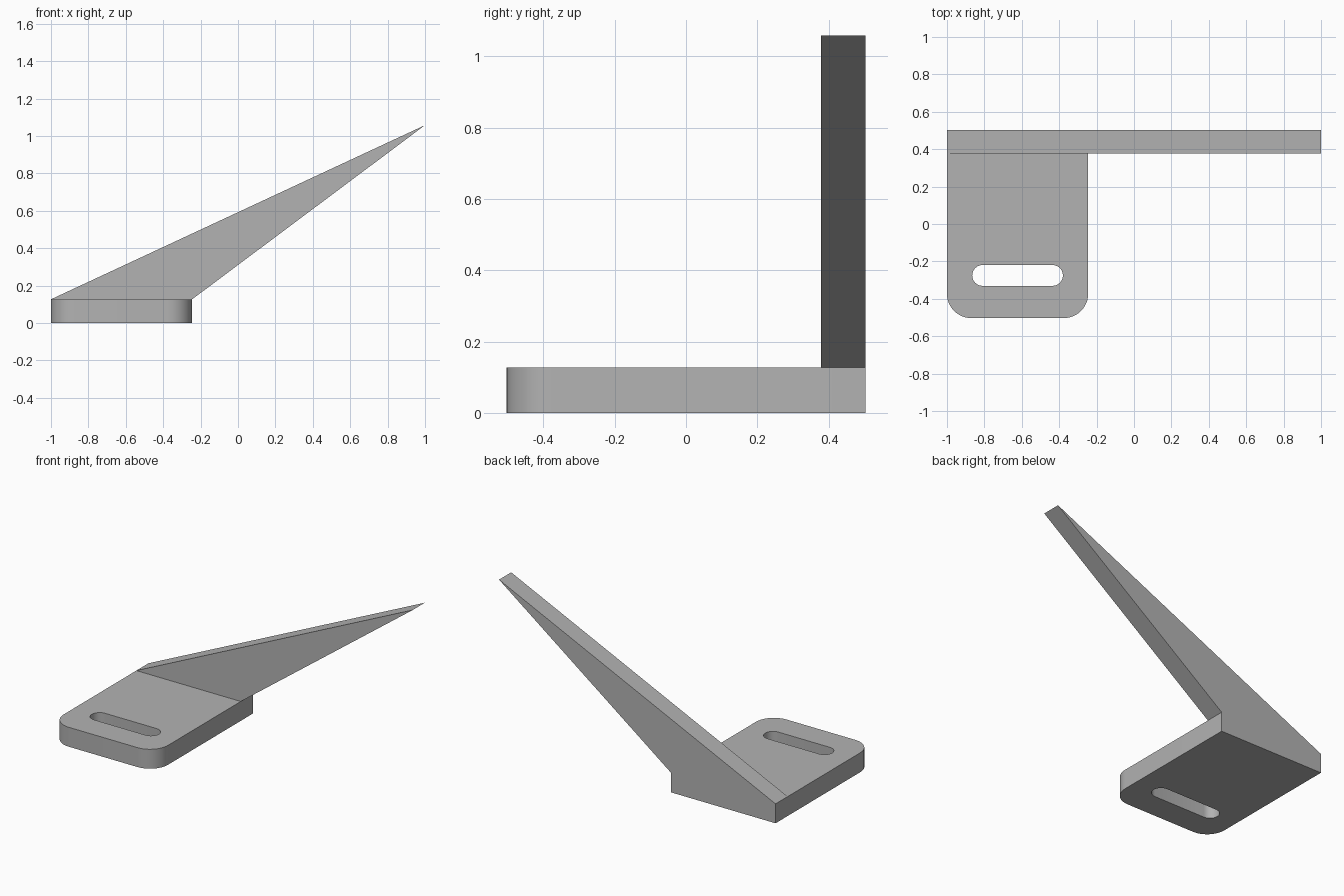
import bpy
import bmesh
from math import cos, sin, pi, radians
from mathutils import Vector

if "Cube" in bpy.data.objects:
    bpy.data.objects.remove(bpy.data.objects["Cube"])

LEFT, RIGHT = -1.0, -0.245      # plate sides
FRONT, BACK = -0.503, 0.503     # plate ends
THICK = 0.127

grey = bpy.data.materials.new("plain grey")
grey.use_nodes = True
colour = (0.45, 0.45, 0.45, 1)
grey.diffuse_color = colour
grey.node_tree.nodes["Principled BSDF"].inputs["Base Color"].default_value = colour


def arc(cx, cy, r, start, end, steps=12):
    """Points on an arc, angles in degrees."""
    angles = [radians(start + (end - start) * i / steps) for i in range(steps + 1)]
    return [(cx + r * cos(a), cy + r * sin(a)) for a in angles]


def prism(name, points, depth):
    """Extrude a closed loop of 3D points along the depth vector."""
    bm = bmesh.new()
    face = bm.faces.new([bm.verts.new(p) for p in points])
    top = bmesh.ops.extrude_face_region(bm, geom=[face], use_keep_orig=True)["geom"]
    moved = [v for v in top if isinstance(v, bmesh.types.BMVert)]
    bmesh.ops.translate(bm, verts=moved, vec=Vector(depth))
    bmesh.ops.recalc_face_normals(bm, faces=bm.faces[:])
    mesh = bpy.data.meshes.new(name)
    bm.to_mesh(mesh)
    bm.free()
    mesh.materials.append(grey)
    obj = bpy.data.objects.new(name, mesh)
    bpy.context.collection.objects.link(obj)
    return obj


# Base plate with two rounded front corners
r = 0.13
outline = (arc(LEFT + r, FRONT + r, r, 180, 270)
           + arc(RIGHT - r, FRONT + r, r, 270, 360)
           + [(RIGHT, BACK), (LEFT, BACK)])
plate = prism("base_plate", [(x, y, 0) for x, y in outline], (0, 0, THICK))

# Rounded slot cut through the plate
s, slot_y = 0.056, -0.275
slot = arc(-0.865 + s, slot_y, s, 90, 270) + arc(-0.38 - s, slot_y, s, -90, 90)
cutter = prism("slot_cutter", [(x, y, -0.1) for x, y in slot], (0, 0, THICK + 0.2))
cutter.hide_render = True
cut = plate.modifiers.new("slot", "BOOLEAN")
cut.operation = "DIFFERENCE"
cut.solver = "EXACT"
cut.object = cutter
bpy.context.view_layer.objects.active = plate
plate.select_set(True)
bpy.ops.object.modifier_apply(modifier=cut.name)
bpy.data.objects.remove(cutter)
bpy.ops.object.shade_smooth_by_angle(angle=radians(30))

# Slanted triangular arm rising from the back edge
arm_front = 0.378
triangle = [(LEFT, THICK), (RIGHT, THICK), (1.0, 1.058)]
prism("slanted_arm", [(x, arm_front, z) for x, z in triangle], (0, BACK - arm_front, 0))
